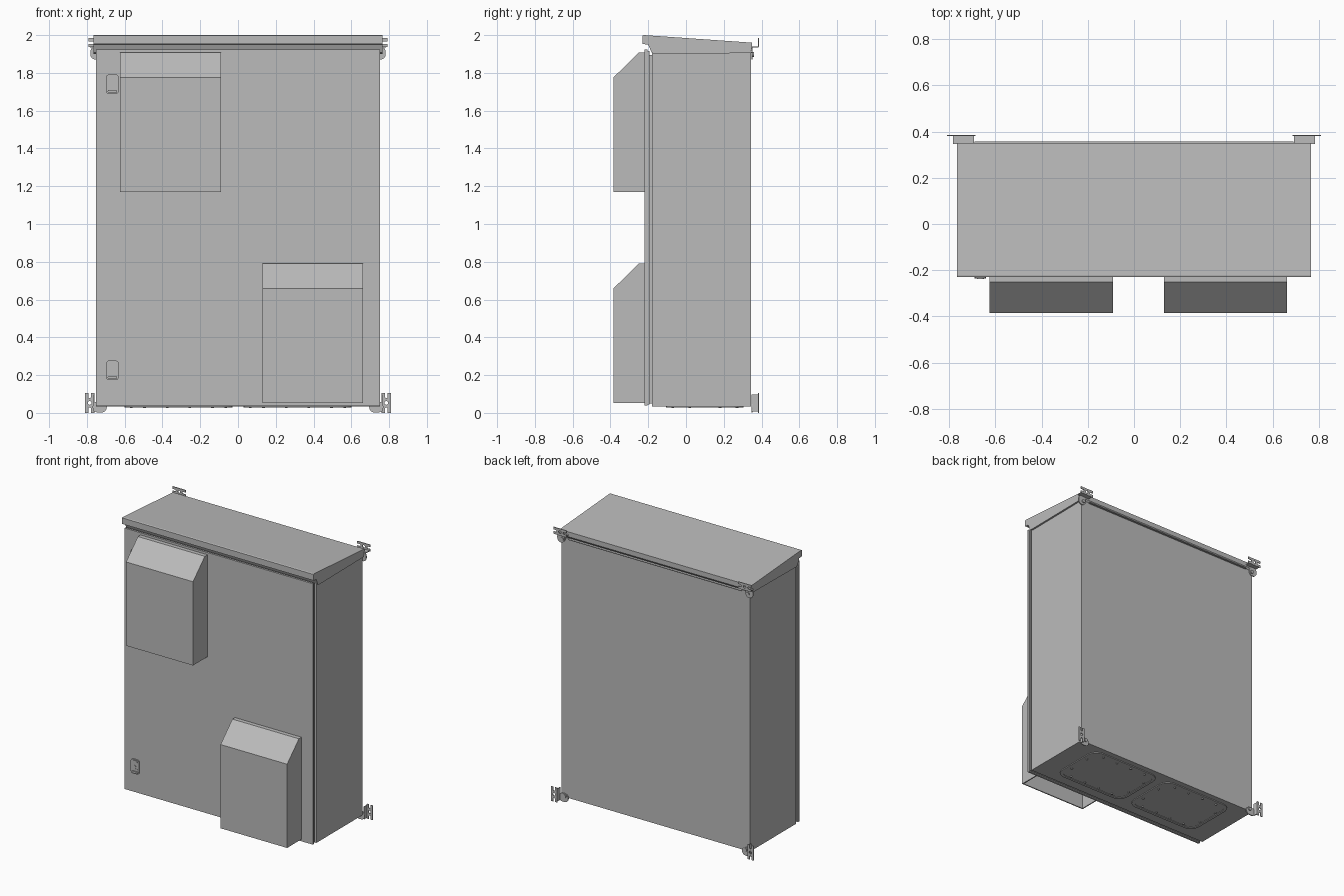
import bpy
import bmesh
from math import cos, sin, pi
from mathutils import Vector

if "Cube" in bpy.data.objects:
    bpy.data.objects.remove(bpy.data.objects["Cube"], do_unlink=True)

grey = bpy.data.materials.new("light grey paint")
grey.use_nodes = True
colour = (0.5, 0.5, 0.5, 1)
grey.diffuse_color = colour
grey.node_tree.nodes["Principled BSDF"].inputs["Base Color"].default_value = colour


def prism(name, outline, axis, start, end):
    """Extrude a 2D outline along an axis; the outline uses the other two axes in order."""
    bm = bmesh.new()

    def place(p, d):
        return Vector({"x": (d, p[0], p[1]), "y": (p[0], d, p[1]), "z": (p[0], p[1], d)}[axis])

    face = bm.faces.new([bm.verts.new(place(p, start)) for p in outline])
    moved = bmesh.ops.extrude_face_region(bm, geom=[face])["geom"]
    shift = place((0, 0), end - start)
    bmesh.ops.translate(bm, verts=[v for v in moved if isinstance(v, bmesh.types.BMVert)], vec=shift)
    bmesh.ops.recalc_face_normals(bm, faces=bm.faces)
    mesh = bpy.data.meshes.new(name)
    bm.to_mesh(mesh)
    bm.free()
    mesh.materials.append(grey)
    obj = bpy.data.objects.new(name, mesh)
    bpy.context.collection.objects.link(obj)
    return obj


def rect(x0, x1, y0, y1):
    return [(x0, y0), (x1, y0), (x1, y1), (x0, y1)]


def box(name, x0, x1, y0, y1, z0, z1):
    return prism(name, rect(x0, x1, y0, y1), "z", z0, z1)


def rounded(cx, cy, w, h, r, steps=6):
    pts = []
    for q, (sx, sy) in enumerate([(1, 1), (-1, 1), (-1, -1), (1, -1)]):
        for i in range(steps + 1):
            a = (q + i / steps) * pi / 2
            pts.append((cx + sx * (w / 2 - r) + r * cos(a), cy + sy * (h / 2 - r) + r * sin(a)))
    return pts


def cut(obj, cutter):
    mod = obj.modifiers.new("cut", "BOOLEAN")
    mod.operation = "DIFFERENCE"
    mod.solver = "EXACT"
    mod.object = cutter
    cutter.hide_render = True
    cutter.hide_viewport = True
    cutter.display_type = "WIRE"


# Cabinet body, door and the seal between them
box("cabinet_body", -0.752, 0.752, -0.18, 0.345, 0.035, 1.91)
box("door_seal", -0.735, 0.735, -0.195, -0.178, 0.05, 1.895)
box("door_panel", -0.752, 0.752, -0.22, -0.205, 0.038, 1.923)
box("door_return", -0.745, 0.745, -0.206, -0.192, 0.045, 1.916)

# Sloping rain roof with a front drip lip
roof = [(-0.23, 1.997), (-0.222, 2.0), (0.35, 1.96), (0.35, 1.925), (0.335, 1.905),
        (-0.168, 1.9), (-0.182, 1.908), (-0.2, 1.95), (-0.23, 1.953)]
prism("rain_roof", roof, "x", -0.765, 0.765)
box("roof_back_lip", -0.69, 0.69, 0.34, 0.357, 1.905, 1.91)

# Ventilation hoods, open underneath
for label, x0, x1, z in (("upper", -0.625, -0.09, 1.17), ("lower", 0.13, 0.662, 0.053)):
    def side(t):
        return [(-0.22, z - t), (-0.385 + t, z - t), (-0.385 + t, z + 0.605 - t * 0.4),
                (-0.25 + t * 0.4, z + 0.737 - t), (-0.22, z + 0.737 - t)]
    hood = prism(label + "_vent_hood", side(0), "x", x0, x1)
    cut(hood, prism(label + "_hood_hollow", side(0.008), "x", x0 + 0.008, x1 - 0.008))

# Door latches
for label, z in (("upper", 1.74), ("lower", 0.225)):
    x = -0.665
    prism(label + "_latch_base", rounded(x, z, 0.066, 0.104, 0.016), "y", -0.228, -0.219)
    prism(label + "_latch_handle", rounded(x, z + 0.012, 0.046, 0.07, 0.012), "y", -0.233, -0.227)
    prism(label + "_latch_lock", rounded(x, z, 0.03, 0.03, 0.0149), "y", -0.237, -0.232)
    prism(label + "_latch_grip", rounded(x, z - 0.038, 0.05, 0.014, 0.006), "y", -0.236, -0.227)

# Cable entry plates under the floor, each with a rim and bolts
for label, x in (("right", -0.315), ("left", 0.315)):
    y = 0.1
    rim = prism(label + "_entry_rim", rounded(x, y, 0.57, 0.41, 0.07), "z", 0.029, 0.036)
    cut(rim, prism(label + "_entry_opening", rounded(x, y, 0.53, 0.37, 0.055), "z", 0.02, 0.033))
    spots = [(dx, s * 0.17) for dx in (-0.18, -0.06, 0.06, 0.18) for s in (-1, 1)]
    spots += [(s * 0.25, dy) for dy in (-0.08, 0.08) for s in (-1, 1)]
    for i, (dx, dy) in enumerate(spots):
        prism(f"{label}_entry_bolt_{i + 1}", rounded(x + dx, y + dy, 0.014, 0.014, 0.0069, 2),
              "z", 0.026, 0.034)


# Wall brackets: stepped plate with slotted ends and a rounded tongue
def slotted_plate(length, width, slot):
    """Outline along u (length) and v (width), with a U-shaped slot in each end."""
    pts = []
    for s in (-1, 1):
        u, r = s * length / 2, slot / 2
        pts += [(u, s * width / 2), (u, s * r)]
        for i in range(9):
            a = pi / 2 + i * pi / 8
            pts.append((s * (length / 2 - 0.02 + r * cos(a)), s * r * sin(a)))
        pts += [(u, -s * r), (u, -s * width / 2)]
    # Walk the second end the same way round as the first
    return pts


def bracket(name, corner, side, upright):
    cx, cz = corner

    def spot(p):
        u, v = p
        return (side * (cx + (v if upright else u)), cz + (u if upright else v))

    plate = [spot(p) for p in slotted_plate(0.105, 0.048, 0.015)]
    obj = prism(name + "_wall_plate", plate, "y", 0.38, 0.386)
    hole = [spot(p) for p in rounded(0, 0, 0.02, 0.02, 0.0099)]
    cut(obj, prism(name + "_plate_hole", hole, "y", 0.37, 0.4))
    step = [spot(p) for p in rect(-0.045, 0.045, -0.025, -0.019)]
    prism(name + "_step", step, "y", 0.347, 0.385)
    # Tongue bolted to the back of the cabinet
    if upright:
        tongue = rounded(side * 0.732, 0.032, 0.075, 0.06, 0.029)
        bolt = (side * 0.722, 0.045)
    else:
        tongue = rounded(side * 0.752, 1.905, 0.06, 0.07, 0.029)
        bolt = (side * 0.742, 1.898)
    prism(name + "_tongue", tongue, "y", 0.346, 0.353)
    prism(name + "_bolt", rounded(*bolt, 0.026, 0.026, 0.0129, 3), "y", 0.352, 0.36)


for label, s in (("left", 1), ("right", -1)):
    bracket(label + "_top_bracket", (0.738, 1.96), s, False)
    bracket(label + "_bottom_bracket", (0.785, 0.053), s, True)
